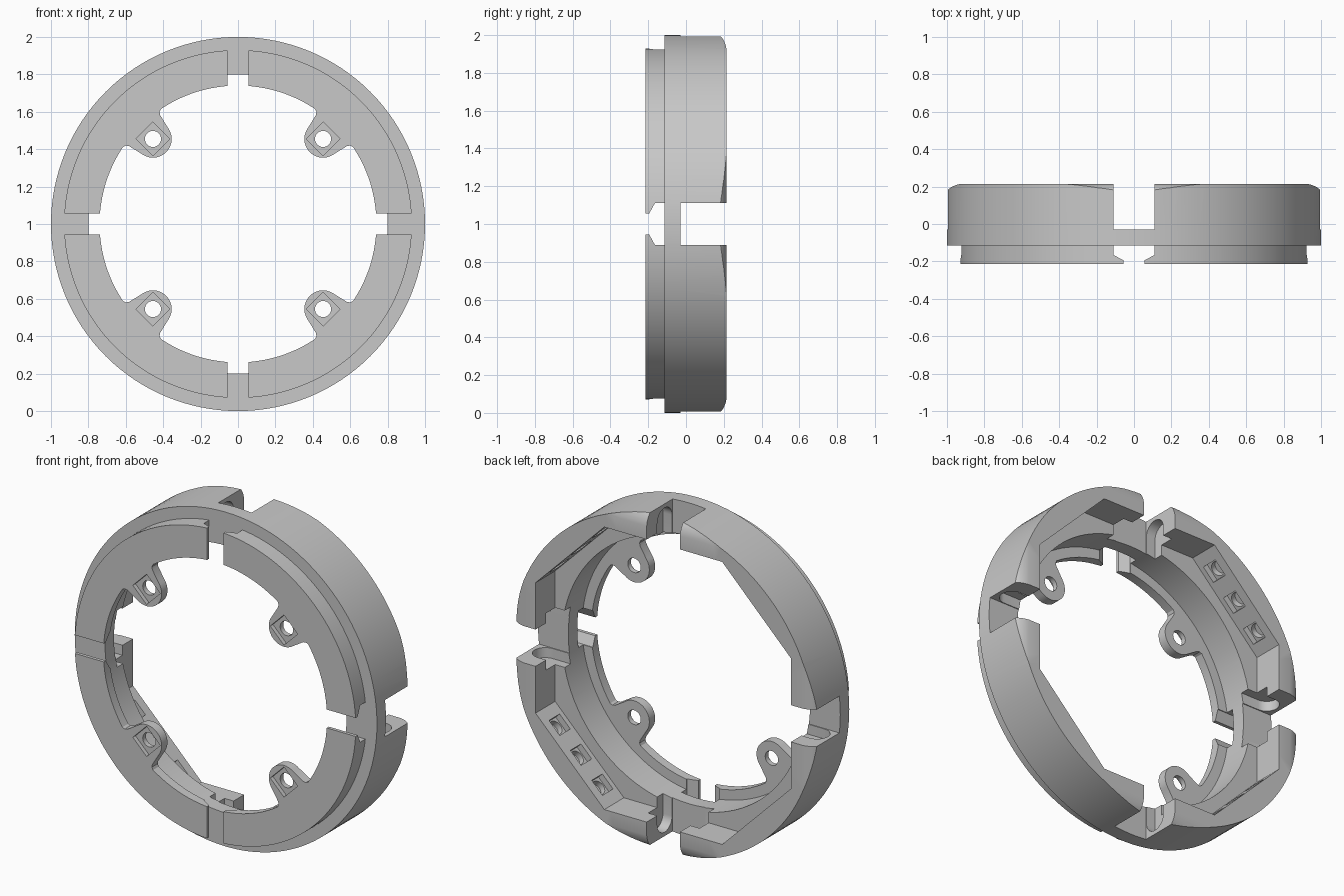
import bpy, bmesh, math
from mathutils import Matrix, Vector

if "Cube" in bpy.data.objects:
    bpy.data.objects.remove(bpy.data.objects["Cube"], do_unlink=True)

grey = bpy.data.materials.new("plain_grey")
grey.use_nodes = True
COLOUR = (0.58, 0.58, 0.58, 1)
grey.diffuse_color = COLOUR
grey.node_tree.nodes["Principled BSDF"].inputs["Base Color"].default_value = COLOUR

AXES = [math.radians(90 * k) for k in range(4)]
DIAGONALS = [a + math.radians(45) for a in AXES]


def finish(name, bm):
    bmesh.ops.recalc_face_normals(bm, faces=bm.faces)
    mesh = bpy.data.meshes.new(name)
    bm.to_mesh(mesh)
    bm.free()
    mesh.materials.append(grey)
    obj = bpy.data.objects.new(name, mesh)
    bpy.context.collection.objects.link(obj)
    return obj


def prisms(name, outlines, depth, angles):
    """Extrude each outline by depth and copy it around the ring axis (y)."""
    bm = bmesh.new()
    for a in angles:
        rot = Matrix.Rotation(a, 3, 'Y')
        for pts in outlines:
            lo = [bm.verts.new(rot @ Vector(p)) for p in pts]
            hi = [bm.verts.new(rot @ (Vector(p) + Vector(depth))) for p in pts]
            bm.faces.new(lo)
            bm.faces.new(hi[::-1])
            for i in range(len(pts)):
                j = (i + 1) % len(pts)
                bm.faces.new((lo[i], lo[j], hi[j], hi[i]))
    return finish(name, bm)


def arc(cu, cv, r, start, end, n):
    return [(cu + r * math.cos(math.radians(start + (end - start) * i / n)),
             cv + r * math.sin(math.radians(start + (end - start) * i / n)))
            for i in range(n + 1)]


def lathe(name, profile, steps=128):
    bm = bmesh.new()
    rings = []
    for i in range(steps):
        a = 2 * math.pi * i / steps
        rings.append([bm.verts.new((r * math.cos(a), y, r * math.sin(a))) for r, y in profile])
    for i in range(steps):
        p, q = rings[i], rings[(i + 1) % steps]
        for k in range(len(profile)):
            m = (k + 1) % len(profile)
            bm.faces.new((p[k], p[m], q[m], q[k]))
    return finish(name, bm)


def combine(target, other, operation):
    other.hide_render = True
    bpy.context.view_layer.objects.active = target
    mod = target.modifiers.new(other.name, 'BOOLEAN')
    mod.operation, mod.solver, mod.object = operation, 'EXACT', other
    bpy.ops.object.modifier_apply(modifier=mod.name)
    bpy.data.objects.remove(other, do_unlink=True)


# Ring body with the narrower front flange and its inner lip
ring = lathe("slotted_ring", [(0.74, -0.215), (0.93, -0.215), (0.93, -0.115), (1, -0.115),
                              (1, 0.215), (0.8, 0.215), (0.8, -0.16), (0.74, -0.16)])

# Four screw ears flaring into the lip
side = [(0.705, 0.117), (0.72, 0.127), (0.727, 0.145), (0.72, 0.175), (0.76, 0.175)]
ear = side[::-1] + arc(0.643, 0, 0.1, 98, 262, 24) + [(r, -t) for r, t in side]
combine(ring, prisms("ears", [[(r, -0.215, t) for r, t in ear]], (0, 0.055, 0), DIAGONALS), 'UNION')

# Octagonal recess in the back, leaving a ledge around the inner wall
corners = []
for a in AXES:
    rot = Matrix.Rotation(a, 3, 'Y')
    corners += [rot @ Vector((0.845, 0.03, z)) for z in (0.39, -0.39)]
cutters = [prisms("back_recess", [corners], (0, 0.4, 0), [0])]

# Wide slots from the back, narrow flared slots in the front flange
cutters.append(prisms("back_slots", [[(0.6, -0.03, -0.11), (0.6, 0.4, -0.11),
                                      (0.6, 0.4, 0.11), (0.6, -0.03, 0.11)]],
                      (0.5, 0, 0), AXES))
half = [(0.055, -0.3), (0.055, -0.195), (0.11, -0.165), (0.11, -0.115)]
outline = half + [(-t, y) for t, y in half[::-1]]
cutters.append(prisms("front_slots", [[(0.6, y, t) for t, y in outline]], (0.5, 0, 0), AXES))

# Shallow round-ended channels in the slot walls
channel = [(0.78, -0.025)] + arc(0.9, 0.045, 0.07, -90, 90, 16) + [(0.78, 0.115)]
cutters.append(prisms("channels", [[(x, y, -0.17) for x, y in channel]], (0, 0, 0.34), AXES))

# Rounded straight bevels on the back rim beside each slot
bevel = [(0.885, 0.222), (0.925, 0.215), (0.95, 0.209), (0.972, 0.2), (0.988, 0.189),
         (1.04, 0.13), (1.05, 0.3), (0.885, 0.3)]
cutters.append(prisms("rim_bevels", [[(x, y, -0.45) for x, y in bevel]], (0, 0, 0.9), AXES))

# Three square pockets with round holes on each diagonal flat
S = 0.05
cutters.append(prisms("pockets", [[(0.82, 0.11 + a, t + b) for a, b in
                                   ((-S, -S), (S, -S), (S, S), (-S, S))]
                                  for t in (-0.2, 0, 0.2)], (0.09, 0, 0), DIAGONALS))
cutters.append(prisms("pocket_holes", [[(0.85, y, z) for y, z in arc(0.11, t, 0.042, 0, 345, 23)]
                                       for t in (-0.2, 0, 0.2)], (0.095, 0, 0), DIAGONALS))

# Square nut seats and screw holes in the ears
D = 0.064
cutters.append(prisms("nut_seats", [[(0.643 + a * D, -0.3, b * D) for a, b in
                                     ((-1, -1), (1, -1), (1, 1), (-1, 1))]],
                      (0, 0.11, 0), DIAGONALS))
cutters.append(prisms("screw_holes", [[(x, -0.3, z) for x, z in arc(0.643, 0, 0.043, 0, 345, 23)]],
                      (0, 0.3, 0), DIAGONALS))

for cutter in cutters:
    combine(ring, cutter, 'DIFFERENCE')

# Stand the ring on the ground and smooth its round walls
ring.data.transform(Matrix.Translation((0, 0, 1)))
bpy.ops.object.select_all(action='DESELECT')
ring.select_set(True)
bpy.context.view_layer.objects.active = ring
bpy.ops.object.shade_smooth_by_angle(angle=math.radians(25))
